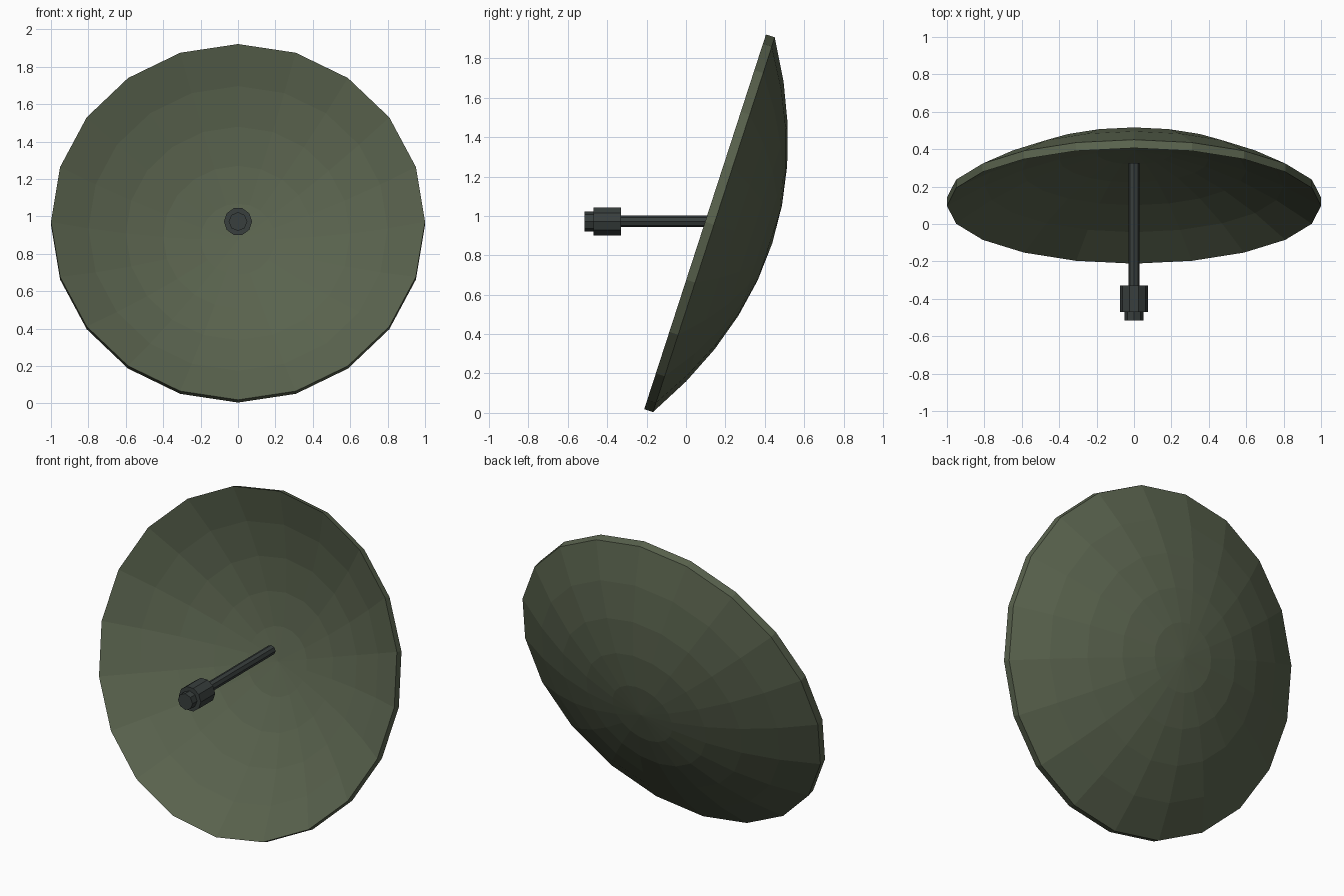
import bpy, bmesh, math
from mathutils import Matrix, Vector

if "Cube" in bpy.data.objects:
    bpy.data.objects.remove(bpy.data.objects["Cube"])

SIDES, RINGS = 20, 5
DEPTH, THICK = 0.311, 0.047
TILT = math.radians(18)


def material(name, rgb):
    m = bpy.data.materials.new(name)
    m.diffuse_color = (*rgb, 1)
    m.use_nodes = True
    m.node_tree.nodes["Principled BSDF"].inputs["Base Color"].default_value = m.diffuse_color
    return m


olive = material("olive green", (0.100, 0.123, 0.075))
dark = material("dark grey", (0.040, 0.049, 0.047))


def lathe(name, profile, sides, matrix, mat):
    """Spin (radius, depth) points about local y into a closed flat-faced solid."""
    bm = bmesh.new()
    rings = []
    for r, y in profile:
        n = 1 if r == 0 else sides
        rings.append([bm.verts.new((r * math.cos(2 * math.pi * i / sides), y,
                                    r * math.sin(2 * math.pi * i / sides))) for i in range(n)])
    for a, b in zip(rings, rings[1:]):
        for i in range(sides):
            j = (i + 1) % sides
            corners = [a[i % len(a)], a[j % len(a)], b[j % len(b)], b[i % len(b)]]
            bm.faces.new(list(dict.fromkeys(corners)))
    bmesh.ops.recalc_face_normals(bm, faces=bm.faces)
    bm.transform(matrix)
    mesh = bpy.data.meshes.new(name)
    bm.to_mesh(mesh)
    bm.free()
    mesh.materials.append(mat)
    obj = bpy.data.objects.new(name, mesh)
    bpy.context.collection.objects.link(obj)
    return obj


# Parabolic dish: inner skin out to the rim, then outer skin back to the centre
steps = [i / RINGS for i in range(RINGS + 1)]
inner = [(r, DEPTH * (1 - r * r)) for r in steps]
outer = [(r, DEPTH * (1 - r * r) + THICK) for r in reversed(steps)]
tilt = Matrix.Translation((0, 0.097, 0.97)) @ Matrix.Rotation(-TILT, 4, 'X')
lathe("dish", inner + outer, SIDES, tilt, olive)


# Horizontal feed: rod, receiver head and tip
def rod(name, radius, y0, y1, sides):
    place = Matrix.Translation(Vector((0, 0, 0.972)))
    lathe(name, [(0, y0), (radius, y0), (radius, y1), (0, y1)], sides, place, dark)


rod("feed_rod", 0.029, -0.34, 0.325, 8)
rod("receiver_head", 0.075, -0.47, -0.33, 10)
rod("receiver_tip", 0.05, -0.515, -0.46, 8)
